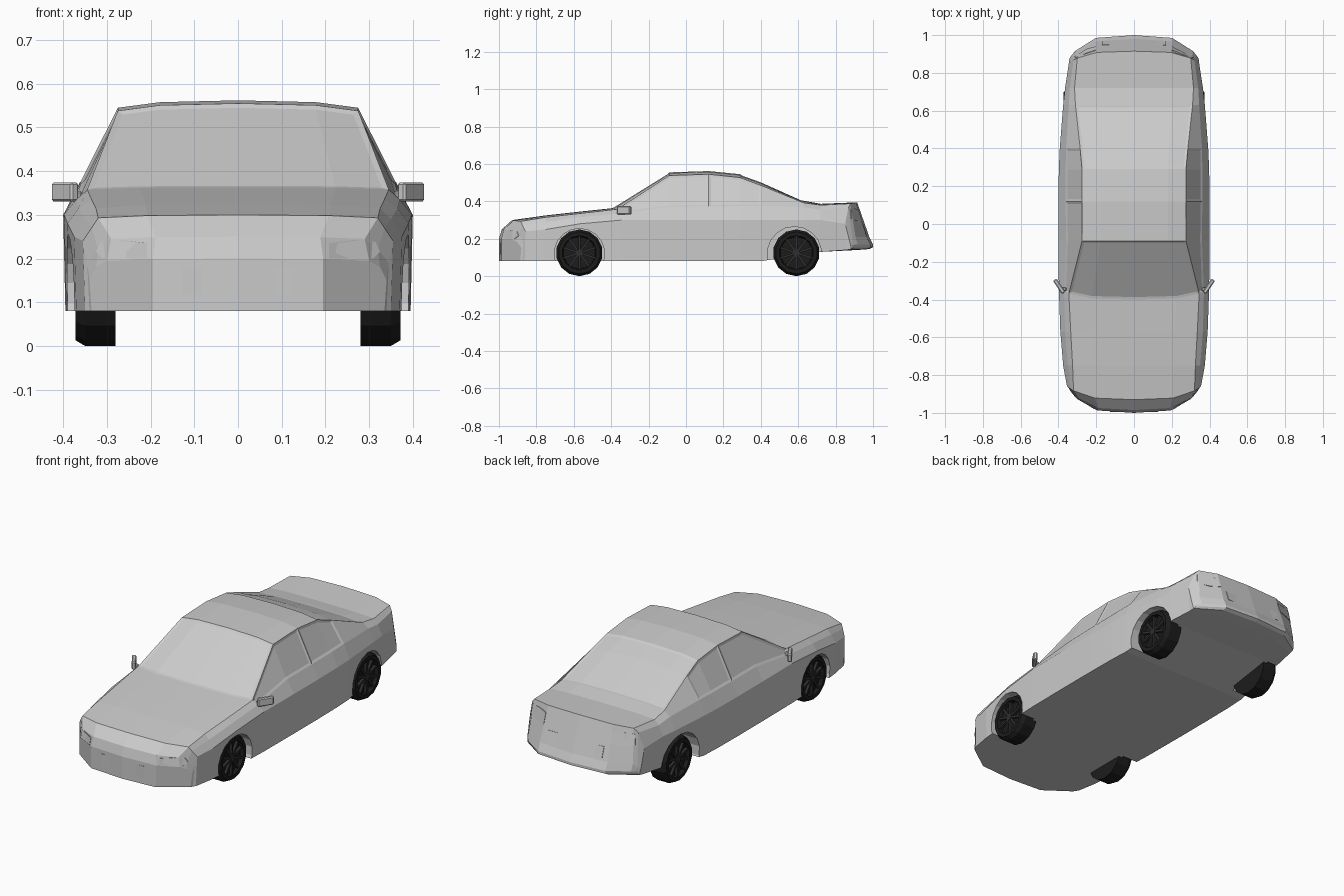
import bpy, bmesh, math
from mathutils import Vector, Matrix
from mathutils.bvhtree import BVHTree

if "Cube" in bpy.data.objects:
    bpy.data.objects.remove(bpy.data.objects["Cube"])


def finish(name, bm, mat=None):
    bmesh.ops.recalc_face_normals(bm, faces=bm.faces[:])
    me = bpy.data.meshes.new(name)
    bm.to_mesh(me)
    ob = bpy.data.objects.new(name, me)
    bpy.context.collection.objects.link(ob)
    if mat:
        me.materials.append(mat)
    return ob


def box(bm, size, matrix):
    bmesh.ops.create_cube(bm, size=1, matrix=matrix @ Matrix.Diagonal((*size, 1)))


def lathe_x(bm, profile, n, s, y, z):
    # profile of (radius, x) turned about an axis along x
    rings = []
    for r, x in profile:
        if r == 0:
            rings.append([bm.verts.new((s * x, y, z))] * n)
        else:
            rings.append([bm.verts.new((s * x, y + r * math.sin(2 * math.pi * i / n),
                                        z - r * math.cos(2 * math.pi * i / n))) for i in range(n)])
    for a, b in zip(rings, rings[1:]):
        for i in range(n):
            j = (i + 1) % n
            bm.faces.new(list(dict.fromkeys((a[i], a[j], b[j], b[i]))))


rubber = bpy.data.materials.new("dark_rubber")
rubber.diffuse_color = (0.012, 0.012, 0.012, 1)
rubber.use_nodes = True
rubber.node_tree.nodes["Principled BSDF"].inputs["Base Color"].default_value = rubber.diffuse_color
rim_dark = bpy.data.materials.new("dark_rim")
rim_dark.diffuse_color = (0.03, 0.03, 0.03, 1)
rim_dark.use_nodes = True
rim_dark.node_tree.nodes["Principled BSDF"].inputs["Base Color"].default_value = rim_dark.diffuse_color

# Body stations: y, bow, top z, roof/hood edge x z, belt x z, side x z, bottom z
STATIONS = [
    (-1.00, .12, .200, .30, .195, .325, .18, .340, .15, .08),
    (-.985, .11, .250, .29, .245, .320, .22, .345, .19, .08),
    (-.93, .06, .300, .32, .293, .335, .27, .355, .24, .08),
    (-.75, .00, .325, .325, .315, .350, .29, .375, .25, .08),
    (-.57, .00, .345, .335, .335, .365, .315, .390, .28, .08),
    (-.40, .03, .363, .345, .358, .370, .335, .398, .30, .08),
    (-.09, .00, .555, .275, .538, .360, .37, .400, .30, .08),
    (.12, .00, .562, .275, .545, .362, .372, .400, .30, .08),
    (.29, .00, .545, .275, .527, .362, .374, .398, .30, .08),
    (.40, .00, .506, .285, .486, .360, .376, .393, .30, .08),
    (.63, .00, .403, .310, .392, .345, .368, .375, .30, .115),
    (.72, .00, .387, .315, .380, .340, .355, .365, .30, .13),
    (.915, -.06, .395, .300, .388, .320, .365, .345, .28, .14),
    (.98, -.10, .210, .315, .210, .330, .19, .342, .175, .145),
    (1.0, -.12, .170, .310, .170, .325, .168, .335, .165, .155),
]

bm = bmesh.new()
rings = []
for y, bow, zt, x2, z2, xb, zb, xm, zm, z0 in STATIONS:
    x1 = .65 * x2
    half = [(0, zt), (x1, zt - .25 * (zt - z2)), (x2, z2), (xb, zb), (xm, zm),
            (xm - .005, z0), (x1, z0), (0, z0)]
    ring = half + [(-x, z) for x, z in half[6:0:-1]]
    rings.append([bm.verts.new((x, y + bow * (abs(x) / .34) ** 4, z)) for x, z in ring])
strip = {}
for k, (a, b) in enumerate(zip(rings, rings[1:])):
    for i in range(14):
        j = (i + 1) % 14
        strip[k, i] = bm.faces.new((a[i], a[j], b[j], b[i]))
for r in (rings[0], rings[-1]):
    for ids in ((0, 1, 6, 7), range(1, 7), (0, 7, 8, 13), range(8, 14)):
        bm.faces.new([r[i] for i in ids])
bmesh.ops.recalc_face_normals(bm, faces=bm.faces[:])
surface = BVHTree.FromBMesh(bm)

# Windows: windscreen, rear window and two per side, sunk into the shell
windows = [[(5, i) for i in (0, 1, 12, 13)],
           [(k, i) for k in (8, 9) for i in (0, 1, 12, 13)]]
for i in (2, 11):
    windows += [[(5, i), (6, i)], [(7, i), (8, i)]]
for w in windows:
    bmesh.ops.inset_region(bm, faces=[strip[key] for key in w], thickness=.013,
                           depth=-.004, use_even_offset=True)
body = finish("car_body", bm)

# Wheel arches cut from the body
cutters = []
for s in (-1, 1):
    for y, r in ((-.57, .135), (.58, .145)):
        bm = bmesh.new()
        lathe_x(bm, [(0, .30), (r, .30), (r, .5), (0, .5)], 18, s, y, .12)
        cut = finish("arch_cutter", bm)
        cut.hide_render = True
        cutters.append(cut)
        mod = body.modifiers.new("arch", 'BOOLEAN')
        mod.operation = 'DIFFERENCE'
        mod.solver = 'EXACT'
        mod.object = cut
deps = bpy.context.evaluated_depsgraph_get()
cut_mesh = bpy.data.meshes.new_from_object(body.evaluated_get(deps))
body.modifiers.clear()
body.data = cut_mesh
for c in cutters:
    bpy.data.objects.remove(c)

# Wheels: faceted tyre, dished rim, ten spokes and a hub
for s, side in ((-1, "left"), (1, "right")):
    for y, end in ((-.57, "front"), (.59, "rear")):
        bm = bmesh.new()
        lathe_x(bm, [(0, .28), (.125, .28), (.125, .35), (.112, .372), (.092, .372),
                     (.086, .352), (0, .352)], 14, s, y, .125)
        finish(f"{end}_{side}_tyre", bm, rubber)
        bm = bmesh.new()
        lathe_x(bm, [(0, .35), (.02, .35), (.018, .37), (0, .37)], 10, s, y, .125)
        for i in range(10):
            m = (Matrix.Translation((s * .358, y, .125))
                 @ Matrix.Rotation(i * math.pi / 5, 4, 'X') @ Matrix.Translation((0, 0, .052)))
            box(bm, (.016, .012, .076), m)
        finish(f"{end}_{side}_spokes", bm, rim_dark)

# Door mirrors
for s, side in ((-1, "left"), (1, "right")):
    bm = bmesh.new()
    box(bm, (.022, .085, .044), Matrix.Translation((s * .396, -.33, .352))
        @ Matrix.Rotation(-s * math.radians(34), 4, 'Z'))
    box(bm, (.03, .02, .02), Matrix.Translation((s * .372, -.345, .345)))
    bmesh.ops.bevel(bm, geom=bm.edges[:], offset=.005, segments=1, affect='EDGES')
    finish(f"{side}_door_mirror", bm)


# Lamps and plates: outlines in x/z projected onto the nose or tail
def panel(name, outline, d):
    bm = bmesh.new()
    outer, inner = [], []
    for x, z in outline:
        hit = surface.ray_cast(Vector((x, -2 * d, z)), Vector((0, d, 0)))[0]
        y = hit.y if hit else -.88 * d
        outer.append(bm.verts.new((x, y - .003 * d, z)))
        inner.append(bm.verts.new((x, y + .01 * d, z)))
    n = len(outline)
    bm.faces.new(outer)
    bm.faces.new(inner[::-1])
    for i in range(n):
        j = (i + 1) % n
        bm.faces.new((outer[i], inner[i], inner[j], outer[j]))
    finish(name, bm)


HEAD = [(.208, .20), (.208, .235), (.27, .243), (.315, .238), (.325, .215), (.31, .20)]
TAIL = [(.20, .30), (.20, .355), (.25, .362), (.308, .36), (.315, .305), (.25, .296)]
for s, side in ((-1, "left"), (1, "right")):
    panel(f"{side}_headlamp", [(s * x, z) for x, z in HEAD], 1)
    panel(f"{side}_tail_lamp", [(s * x, z) for x, z in TAIL], -1)
panel("front_plate", [(-.128, .117), (.128, .117), (.128, .178), (-.128, .178)], 1)
panel("rear_plate", [(-.17, .222), (.17, .222), (.17, .28), (-.17, .28)], -1)
